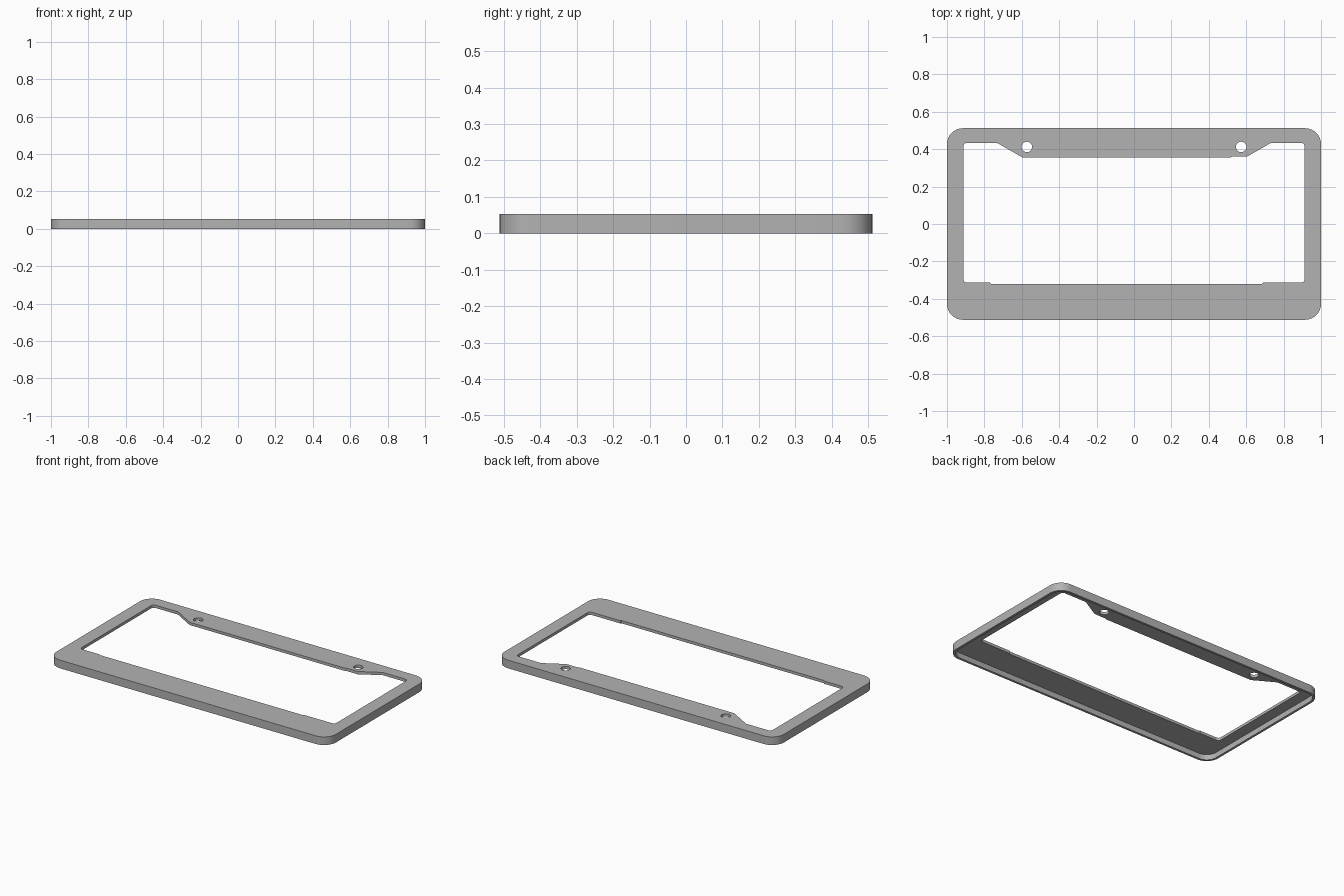
import bpy, bmesh, math
from mathutils import Vector

cube = bpy.data.objects.get("Cube")
if cube:
    bpy.data.objects.remove(cube, do_unlink=True)

WIDTH, DEPTH, HEIGHT = 1.0, 0.512, 0.053   # half width, half depth, full height
FACE = 0.018                               # thickness of the flat face
RIM = 0.015                                # thickness of the skirt wall

grey = bpy.data.materials.new("plain grey")
grey.use_nodes = True
grey.diffuse_color = (0.45, 0.45, 0.45, 1)
grey.node_tree.nodes["Principled BSDF"].inputs["Base Color"].default_value = (0.45, 0.45, 0.45, 1)


def fillet(corners, steps=8):
    """Outline from (x, y, radius) corners, each rounded by its radius."""
    out = []
    for i, (x, y, r) in enumerate(corners):
        p = Vector((x, y))
        if r == 0:
            out.append(p)
            continue
        a = (Vector(corners[i - 1][:2]) - p).normalized()
        b = (Vector(corners[(i + 1) % len(corners)][:2]) - p).normalized()
        half = a.angle(b) / 2
        centre = p + (a + b).normalized() * (r / math.sin(half))
        start = p + a * (r / math.tan(half)) - centre
        end = p + b * (r / math.tan(half)) - centre
        sweep = math.atan2(start.x * end.y - start.y * end.x, start.dot(end))
        for k in range(steps + 1):
            t = sweep * k / steps
            c, s = math.cos(t), math.sin(t)
            out.append(centre + Vector((start.x * c - start.y * s, start.x * s + start.y * c)))
    return out


def rectangle(hx, hy, r):
    return fillet([(-hx, -hy, r), (hx, -hy, r), (hx, hy, r), (-hx, hy, r)])


def prism(name, outline, z0, z1):
    bm = bmesh.new()
    face = bm.faces.new([bm.verts.new((p.x, p.y, z0)) for p in outline])
    up = bmesh.ops.extrude_face_region(bm, geom=[face])["geom"]
    bmesh.ops.translate(bm, vec=(0, 0, z1 - z0),
                        verts=[v for v in up if isinstance(v, bmesh.types.BMVert)])
    bmesh.ops.recalc_face_normals(bm, faces=bm.faces)
    mesh = bpy.data.meshes.new(name)
    bm.to_mesh(mesh)
    bm.free()
    mesh.materials.append(grey)
    obj = bpy.data.objects.new(name, mesh)
    bpy.context.collection.objects.link(obj)
    return obj


# Outer body with rounded corners
frame = prism("plate_frame", rectangle(WIDTH, DEPTH, 0.085), 0, HEIGHT)

# Hollow underside, leaving a thin skirt
cutters = [prism("underside_cutter", rectangle(WIDTH - RIM, DEPTH - RIM, 0.07), -0.1, HEIGHT - FACE)]

# Window with the screw tab along the back and a slightly stepped front edge
window = fillet([
    (-0.912, -0.314, 0.02), (-0.77, -0.314, 0), (-0.765, -0.32, 0),
    (0.685, -0.32, 0), (0.69, -0.314, 0), (0.912, -0.314, 0.02),
    (0.912, 0.434, 0.02), (0.733, 0.434, 0), (0.604, 0.36, 0),
    (0.525, 0.36, 0), (0.515, 0.355, 0), (-0.595, 0.355, 0),
    (-0.733, 0.434, 0), (-0.912, 0.434, 0.02)])
cutters.append(prism("window_cutter", window, -0.2, 0.2))

# Two screw holes
for side in (-1, 1):
    ring = [Vector((side * 0.573 + 0.028 * math.cos(k * math.tau / 32),
                    0.412 + 0.028 * math.sin(k * math.tau / 32))) for k in range(32)]
    cutters.append(prism("screw_hole_cutter", ring, -0.3, 0.3))

# Cut, then discard the cutters
bpy.ops.object.select_all(action="DESELECT")
bpy.context.view_layer.objects.active = frame
frame.select_set(True)
for cutter in cutters:
    cutter.hide_render = True
    mod = frame.modifiers.new("cut", "BOOLEAN")
    mod.operation = "DIFFERENCE"
    mod.solver = "EXACT"
    mod.object = cutter
    bpy.ops.object.modifier_apply(modifier=mod.name)
    bpy.data.objects.remove(cutter, do_unlink=True)

bpy.ops.object.shade_smooth_by_angle(angle=math.radians(30))
